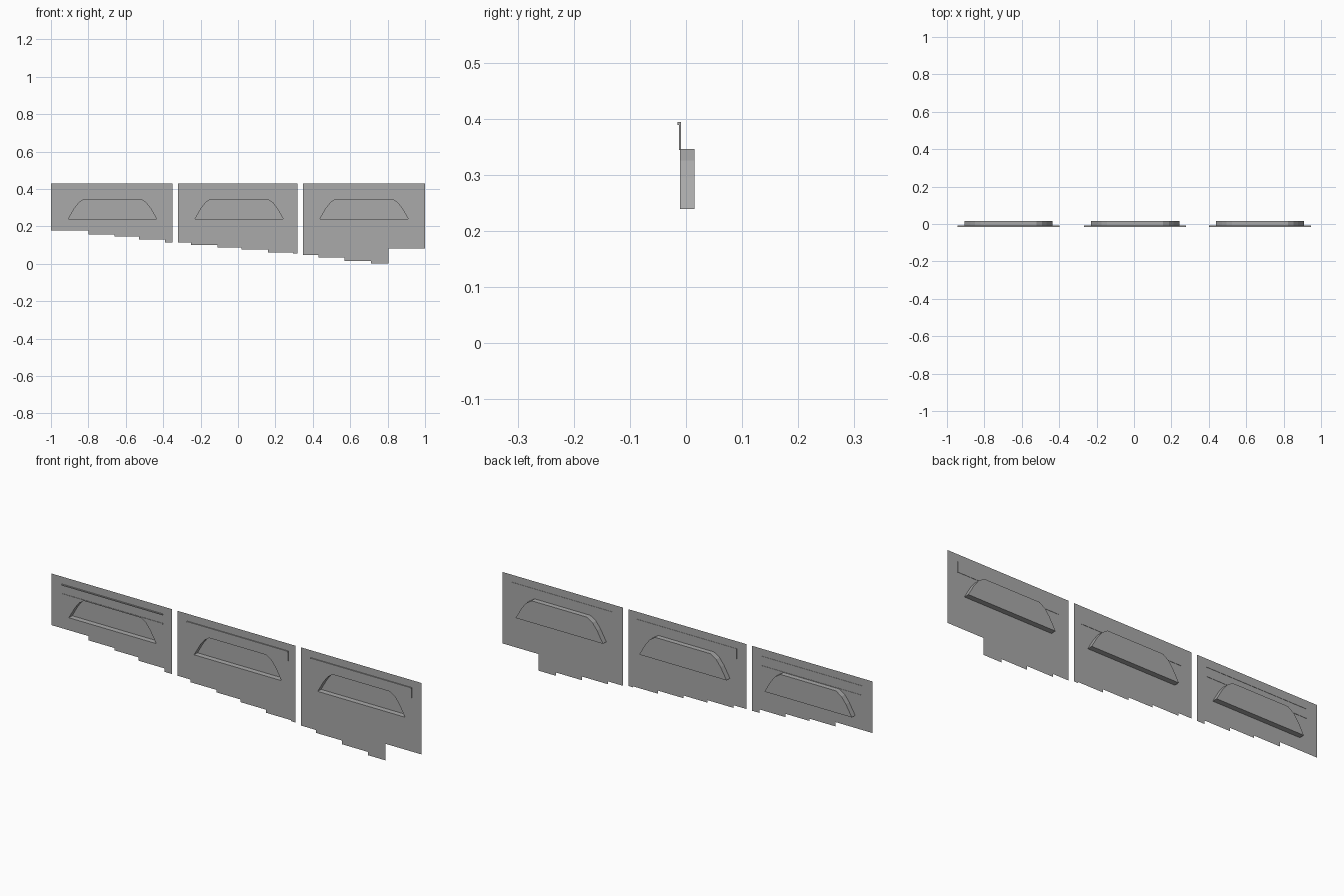
import bpy
import bmesh

cube = bpy.data.objects.get("Cube")
if cube:
    bpy.data.objects.remove(cube, do_unlink=True)

GREY = (0.4, 0.4, 0.4, 1)
mat = bpy.data.materials.new("plain grey")
mat.use_nodes = True
mat.diffuse_color = GREY
mat.node_tree.nodes["Principled BSDF"].inputs["Base Color"].default_value = GREY

SHEET_Y, BACK_Y, TOP = -0.0105, 0.0155, 0.43


def add_object(name, bm):
    mesh = bpy.data.meshes.new(name)
    bm.to_mesh(mesh)
    bm.free()
    mesh.materials.append(mat)
    obj = bpy.data.objects.new(name, mesh)
    bpy.context.collection.objects.link(obj)


def box(bm, x, y, z):
    """Add a box spanning the given (low, high) ranges."""
    verts = bmesh.ops.create_cube(bm, size=1)["verts"]
    for v in verts:
        v.co = [lo + (c + 0.5) * (hi - lo) for c, (lo, hi) in zip(v.co, (x, y, z))]


def loop(bm, points, y):
    verts = [bm.verts.new((x, y, z)) for x, z in points]
    edges = [bm.edges.new((a, b)) for a, b in zip(verts, verts[1:] + verts[:1])]
    return verts, edges


def panel(name, left, steps, centre):
    """Thin sheet with a stepped lower edge and a pocket pushed out behind it."""
    bm = bmesh.new()
    outline, x = [], left
    for end, z in steps:
        outline += [(x, z), (end, z)]
        x = end
    outline += [(x, TOP), (left, TOP)]
    half = [(0.236, 0.239), (0.204, 0.295), (0.18, 0.326), (0.15, 0.346)]
    pocket = [(centre + w, z) for w, z in half]
    pocket += [(centre - w, z) for w, z in reversed(half)]

    # Sheet around the pocket opening
    _, rim = loop(bm, outline, SHEET_Y)
    front, hole = loop(bm, pocket, SHEET_Y)
    bmesh.ops.triangle_fill(bm, use_beauty=True, edges=rim + hole)
    # Pocket walls and back
    back = [bm.verts.new((v.co.x, BACK_Y, v.co.z)) for v in front]
    for i in range(len(front)):
        j = (i + 1) % len(front)
        bm.faces.new((front[i], front[j], back[j], back[i]))
    end_face = bm.faces.new(back)
    bmesh.ops.recalc_face_normals(bm, faces=bm.faces[:])
    bm.normal_update()
    if end_face.normal.y > 0:
        bmesh.ops.reverse_faces(bm, faces=bm.faces[:])
    add_object(name, bm)


def label_strip(name, centre, closed):
    """Narrow strip above the pocket, with a lip along its top."""
    bm = bmesh.new()
    span = (centre - 0.273, centre + 0.273)
    plate_y = (-0.0125, -0.009)
    if closed:
        box(bm, span, plate_y, (0.344, 0.394))
    else:
        box(bm, span, plate_y, (0.344, 0.348))
        box(bm, span, plate_y, (0.389, 0.394))
    box(bm, span, (-0.0155, -0.0125), (0.389, 0.394))
    add_object(name, bm)


# Name, left edge, lower steps as (end x, height), pocket centre, closed strip
PANELS = [
    ("right", -1.0, [(-0.8, 0.178), (-0.66, 0.157), (-0.53, 0.146),
                     (-0.39, 0.13), (-0.35, 0.113)], -0.671, False),
    ("middle", -0.32, [(-0.25, 0.113), (-0.11, 0.1), (0.02, 0.088),
                       (0.16, 0.075), (0.295, 0.06), (0.317, 0.055)], 0.006, True),
    ("left", 0.347, [(0.43, 0.048), (0.57, 0.034), (0.71, 0.016),
                     (0.805, 0.0), (1.0, 0.081)], 0.674, True),
]
for side, left, steps, centre, closed in PANELS:
    panel(side + "_panel", left, steps, centre)
    label_strip(side + "_label_strip", centre, closed)
